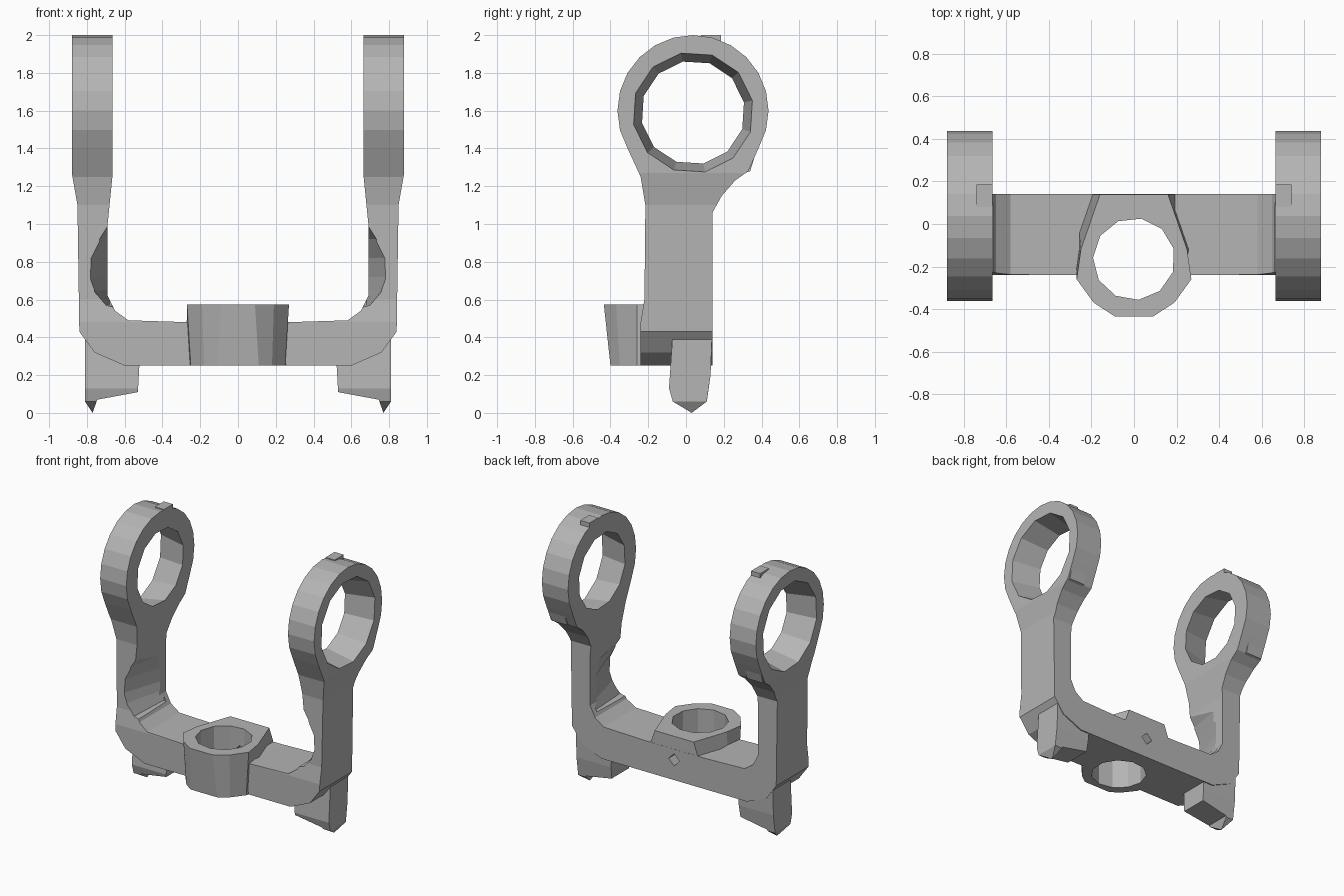
import bpy, bmesh, math
from mathutils import Vector

cube = bpy.data.objects.get("Cube")
if cube:
    bpy.data.objects.remove(cube, do_unlink=True)

grey = bpy.data.materials.new("plain_grey")
grey.use_nodes = True
GREY = (0.46, 0.46, 0.46, 1)
grey.diffuse_color = GREY
grey.node_tree.nodes["Principled BSDF"].inputs["Base Color"].default_value = GREY


def loft(name, axis, near, far, start, end):
    """Solid between two outlines lying across the given axis."""
    place = {"x": lambda p, d: (d, p[0], p[1]),
             "y": lambda p, d: (p[0], d, p[1]),
             "z": lambda p, d: (p[0], p[1], d)}[axis]
    bm = bmesh.new()
    a = [bm.verts.new(place(p, start)) for p in near]
    b = [bm.verts.new(place(p, end)) for p in far]
    bm.faces.new(a)
    bm.faces.new(b)
    n = len(a)
    for i in range(n):
        j = (i + 1) % n
        bm.faces.new((a[i], a[j], b[j], b[i]))
    bmesh.ops.recalc_face_normals(bm, faces=bm.faces)
    mesh = bpy.data.meshes.new(name)
    bm.to_mesh(mesh)
    bm.free()
    mesh.materials.append(grey)
    obj = bpy.data.objects.new(name, mesh)
    bpy.context.collection.objects.link(obj)
    return obj


def prism(name, axis, outline, start, end):
    return loft(name, axis, outline, outline, start, end)


def circle(cx, cy, r, sides, turn=0.0):
    steps = [turn + math.tau * i / sides for i in range(sides)]
    return [(cx + r * math.cos(t), cy + r * math.sin(t)) for t in steps]


def combine(obj, tool, operation):
    """Apply a boolean and discard the tool."""
    tool.hide_render = True
    mod = obj.modifiers.new(operation, "BOOLEAN")
    mod.operation, mod.object, mod.solver = operation, tool, "EXACT"
    bpy.context.view_layer.objects.active = obj
    bpy.ops.object.modifier_apply(modifier=mod.name)
    bpy.data.objects.remove(tool, do_unlink=True)


def flip(outline, side):
    return [(x * side, z) for x, z in outline]


# Forked frame: front silhouette crossed with side silhouette
outer = [(0.60, 0.25), (0.76, 0.32), (0.84, 0.43), (0.85, 1.10), (0.88, 1.27), (0.88, 2.1)]
inner = [(0.665, 2.1), (0.665, 1.25), (0.69, 1.0), (0.69, 0.62), (0.65, 0.54), (0.58, 0.49), (0.26, 0.48)]
half = outer + inner
frame = prism("forked_frame", "y", half + flip(half[::-1], -1), -0.6, 0.6)

RING_Y, RING_Z = 0.037, 1.6
rim = [(RING_Y + 0.4 * math.cos(math.radians(a)), RING_Z + 0.4 * math.sin(math.radians(a)))
       for a in range(-30, 211, 15)]
neck_front = [(-0.24, 1.25), (-0.215, 1.1), (-0.22, 0.6), (-0.24, 0.48), (-0.24, 0.2)]
neck_back = [(0.14, 0.2), (0.14, 1.06), (0.19, 1.15), (0.26, 1.23), (0.33, 1.28)]
combine(frame, prism("side_shape", "x", rim + neck_front + neck_back, -1, 1), "INTERSECT")

pocket = [(0.58, 1.0), (0.69, 1.0), (0.74, 0.92), (0.79, 0.82),
          (0.795, 0.72), (0.77, 0.65), (0.70, 0.57), (0.58, 0.54)]
pocket_end = [(min(x, 0.68), z) for x, z in pocket]
for side in (1, -1):
    # Tapered ring opening
    bore = loft("ring_bore", "x", circle(RING_Y, 1.59, 0.27, 12, 0.2),
                circle(RING_Y, 1.59, 0.325, 12, 0.2), side * 0.64, side * 0.9)
    combine(frame, bore, "DIFFERENCE")
    # Hollow on the front inside corner of each arm
    scoop = loft("arm_scoop", "y", flip(pocket, side), flip(pocket_end, side), -0.26, 0.1)
    combine(frame, scoop, "DIFFERENCE")

# Centre boss, tapering inward below and fading into the bar behind
top_half = [(0.09, -0.435), (0.19, -0.37), (0.27, -0.26), (0.25, -0.12), (0.16, 0.139)]
low_half = [(0.11, -0.40), (0.18, -0.35), (0.25, -0.26), (0.275, -0.12), (0.275, 0.139)]
boss = loft("centre_boss", "z", low_half + flip(low_half[::-1], -1),
            top_half + flip(top_half[::-1], -1), 0.25, 0.575)
for part in (frame, boss):
    combine(part, prism("boss_bore", "z", circle(0, -0.165, 0.193, 11, 0.25), 0.1, 0.8), "DIFFERENCE")
    combine(part, prism("pin_hole", "y", circle(0, 0.40, 0.045, 4), -0.1, 0.3), "DIFFERENCE")

# Feet, with pointed tips
foot_front = [(0.53, 0.11), (0.52, 0.29), (0.60, 0.36), (0.81, 0.40),
              (0.81, 0.06), (0.77, 0.0), (0.745, 0.07)]
foot_side = [(-0.07, 0.42), (-0.09, 0.13), (-0.07, 0.06), (0.03, 0.0),
             (0.11, 0.06), (0.13, 0.2), (0.138, 0.42)]
for side, label in ((1, "left"), (-1, "right")):
    foot = prism(label + "_foot", "y", flip(foot_front, side), -0.3, 0.3)
    combine(foot, prism("foot_side", "x", foot_side, -1, 1), "INTERSECT")
    # Small catch on top of each ring and wedge under its rear edge
    catch = [(0.08, 1.96), (0.08, 2.0), (0.185, 2.0), (0.185, 1.92)]
    prism(label + "_ring_catch", "x", catch, side * 0.665, side * 0.74)
    wedge = [(0.28, 1.26), (0.34, 1.28), (0.37, 1.38), (0.33, 1.42)]
    prism(label + "_ring_wedge", "x", wedge, side * 0.74, side * 0.87)
